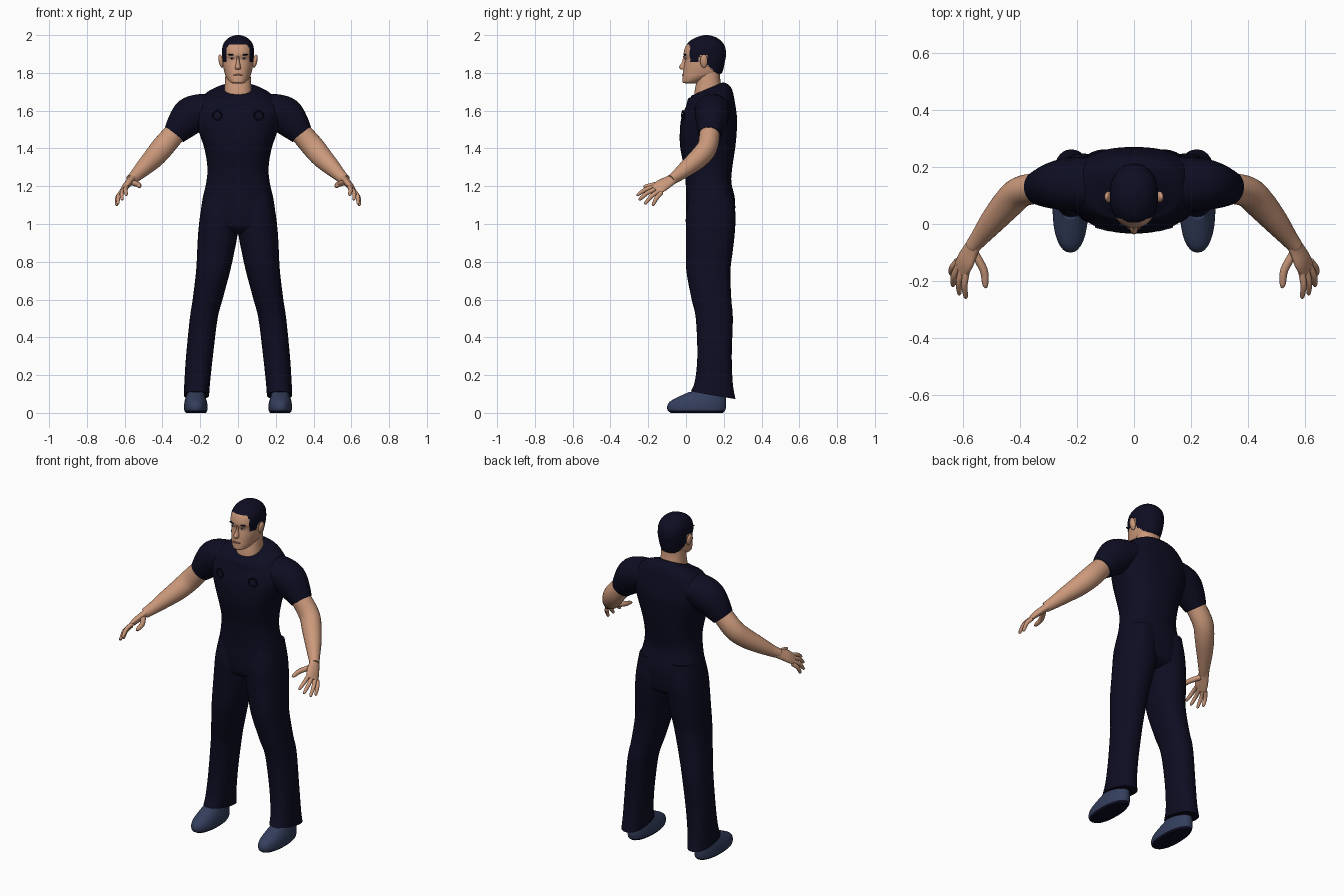
import bpy, bmesh, math
from mathutils import Vector

cube = bpy.data.objects.get("Cube")
if cube:
    bpy.data.objects.remove(cube, do_unlink=True)


def material(name, r, g, b):
    m = bpy.data.materials.new(name)
    m.use_nodes = True
    m.diffuse_color = (r, g, b, 1)
    bsdf = m.node_tree.nodes["Principled BSDF"]
    bsdf.inputs["Base Color"].default_value = (r, g, b, 1)
    bsdf.inputs["Roughness"].default_value = 0.8
    return m


NAVY = material("dark_navy", 0.004, 0.004, 0.016)
SKIN = material("skin", 0.60, 0.32, 0.20)
SHOE = material("shoe_blue", 0.035, 0.05, 0.11)
LIP = material("lip_brown", 0.36, 0.15, 0.10)
WHITE = material("eye_white", 0.55, 0.5, 0.46)


def smooth_keys(keys, steps):
    """Catmull-Rom interpolation through the key tuples."""
    out = []
    last = len(keys) - 1
    for i in range(last):
        p = [keys[max(0, min(last, i + k))] for k in (-1, 0, 1, 2)]
        for s in range(steps):
            t = s / steps
            out.append([0.5 * (2 * b + (c - a) * t + (2 * a - 5 * b + 4 * c - d) * t * t
                               + (3 * b - a - 3 * c + d) * t ** 3)
                        for a, b, c, d in zip(*p)])
    out.append(list(keys[-1]))
    return out


def unit_ring(seg, power):
    for i in range(seg):
        a = 2 * math.pi * i / seg
        c, s = math.cos(a), math.sin(a)
        yield (math.copysign(abs(c) ** (2 / power), c),
               math.copysign(abs(s) ** (2 / power), s))


def skin_rings(name, rings, mats, rule=None):
    """Bridge a list of rings, cap the ends and colour faces by a rule."""
    bm = bmesh.new()
    rows = [[bm.verts.new(p) for p in ring] for ring in rings]
    n = len(rows[0])
    for a, b in zip(rows, rows[1:]):
        for i in range(n):
            bm.faces.new((a[i], a[(i + 1) % n], b[(i + 1) % n], b[i])).smooth = True
    bm.faces.new(rows[0])
    bm.faces.new(rows[-1])
    bmesh.ops.recalc_face_normals(bm, faces=bm.faces)
    if rule:
        for f in bm.faces:
            f.material_index = rule(f.calc_center_median())
    mesh = bpy.data.meshes.new(name)
    bm.to_mesh(mesh)
    bm.free()
    for m in mats:
        mesh.materials.append(m)
    ob = bpy.data.objects.new(name, mesh)
    bpy.context.collection.objects.link(ob)
    return ob


def stack(name, keys, mats, side=1, steps=4, seg=32, power=2.3, rule=None):
    """Level rings: z, x min, x max, y front, y back, tilt."""
    rings = []
    for z, x0, x1, y0, y1, tilt in smooth_keys(keys, steps):
        cx, cy, rx, ry = (x0 + x1) / 2, (y0 + y1) / 2, (x1 - x0) / 2, (y1 - y0) / 2
        rings.append([(side * (cx + rx * c), cy + ry * s, z + tilt * ry * s)
                      for c, s in unit_ring(seg, power)])
    return skin_rings(name, rings, mats, rule)


def tube(name, keys, mat, side=1, steps=4, seg=20, ref=(0, 1, 0)):
    """Rings square to a path: x, y, z, radius along ref, radius across it."""
    pts = smooth_keys(keys, steps)
    rings = []
    for i, k in enumerate(pts):
        t = Vector(pts[min(i + 1, len(pts) - 1)][:3]) - Vector(pts[max(i - 1, 0)][:3])
        b = t.cross(Vector(ref)).normalized()
        a = b.cross(t).normalized()
        ring = [Vector(k[:3]) + a * k[3] * c + b * k[4] * s for c, s in unit_ring(seg, 2)]
        rings.append([(side * p.x, p.y, p.z) for p in ring])
    return skin_rings(name, rings, [mat])


def ball(name, loc, size, mat, roll=0):
    bpy.ops.mesh.primitive_uv_sphere_add(segments=20, ring_count=12, location=loc,
                                         rotation=(0, roll, 0))
    ob = bpy.context.object
    ob.name = name
    ob.scale = size
    ob.data.materials.append(mat)
    bpy.ops.object.shade_smooth()


def even(rows):
    return [(z, -hx, hx, y0, y1, tilt) for z, hx, y0, y1, tilt in rows]


# Shirt body and seat of the trousers
stack("shirt_body", even([
    (1.715, .088, .03, .195, .42), (1.705, .13, .022, .222, .35),
    (1.685, .175, .01, .245, .2), (1.63, .22, 0, .26, .05),
    (1.56, .225, -.025, .27, 0), (1.48, .205, -.033, .268, 0),
    (1.40, .178, -.03, .26, 0), (1.30, .162, -.01, .245, 0),
    (1.22, .168, -.002, .24, 0), (1.14, .186, 0, .258, 0),
    (1.05, .198, 0, .26, 0), (.98, .19, .01, .25, 0), (.945, .1, .06, .2, 0)]),
    [NAVY], seg=48, power=2.4)

# Neck
stack("neck", even([(1.66, .08, .04, .19, .3), (1.72, .072, .045, .185, .3),
                    (1.77, .068, .055, .18, .2), (1.83, .065, .06, .18, 0)]), [SKIN])


# Head, with hair above a stepped hairline
def hairline(p):
    if p.y < .02:
        low = 1.952
    elif p.y < .07:
        low = 1.86
    elif p.y < .115:
        low = 1.895
    else:
        low = 1.84 - (p.y - .115) * .9
    return 1 if p.z > low else 0


stack("head", even([
    (1.745, .03, -.005, .07, 0), (1.755, .045, -.018, .10, .1),
    (1.78, .063, -.019, .17, .1), (1.80, .071, -.016, .19, 0),
    (1.83, .078, -.012, .2, 0), (1.87, .083, -.006, .208, 0),
    (1.90, .085, -.013, .212, 0), (1.94, .082, -.002, .206, 0),
    (1.97, .067, .022, .185, 0), (1.99, .042, .06, .155, 0),
    (2.0, .012, .095, .12, 0)]), [SKIN, NAVY], steps=6, seg=64, power=2.2, rule=hairline)

# Nose and mouth
stack("nose", even([(1.89, .007, -.016, .02, 0), (1.86, .009, -.02, .02, 0),
                    (1.83, .015, -.037, .02, 0), (1.818, .014, -.026, .02, 0)]),
      [SKIN], seg=16, power=2)
ball("mouth", (0, -.013, 1.789), (.025, .008, .005), LIP)

for side, word in ((1, "left"), (-1, "right")):
    # Face details
    ball(word + "_ear", (side * .09, .095, 1.862), (.012, .02, .036), SKIN, side * .2)
    ball(word + "_eye", (side * .032, -.001, 1.877), (.013, .006, .005), WHITE)
    ball(word + "_iris", (side * .032, -.004, 1.877), (.005, .005, .005), NAVY)
    ball(word + "_brow", (side * .034, -.004, 1.896), (.021, .007, .0045), NAVY, -side * .08)

    # Raised ring on the chest
    bpy.ops.mesh.primitive_torus_add(location=(side * .11, -.016, 1.575),
                                     rotation=(math.pi / 2, 0, side * .25),
                                     major_radius=.024, minor_radius=.004,
                                     major_segments=24, minor_segments=8)
    ring = bpy.context.object
    ring.name = word + "_chest_ring"
    ring.data.materials.append(NAVY)
    bpy.ops.object.shade_smooth()

    # Sleeve and bare arm
    tube(word + "_sleeve", [
        (.13, .14, 1.61, .095, .075), (.19, .14, 1.60, .095, .09),
        (.25, .138, 1.572, .09, .1), (.30, .132, 1.52, .076, .083),
        (.337, .126, 1.474, .06, .063)], NAVY, side, seg=32)
    tube(word + "_arm", [
        (.29, .125, 1.53, .05, .055), (.34, .125, 1.475, .054, .058),
        (.40, .112, 1.405, .054, .06), (.445, .07, 1.352, .053, .056),
        (.495, .012, 1.302, .045, .046), (.54, -.045, 1.257, .033, .034),
        (.568, -.08, 1.233, .026, .028)], SKIN, side, seg=24)

    # Hand
    tube(word + "_palm", [
        (.555, -.062, 1.243, .027, .024), (.572, -.09, 1.226, .033, .02),
        (.592, -.13, 1.203, .04, .018), (.61, -.162, 1.178, .036, .011)],
        SKIN, side, ref=(.55, .5, -.6))
    fingers = {
        "index": ((.588, -.165, 1.198), (.592, -.262, 1.152)),
        "middle": ((.603, -.158, 1.186), (.615, -.25, 1.128)),
        "ring": ((.615, -.145, 1.174), (.638, -.22, 1.105)),
        "little": ((.62, -.13, 1.165), (.645, -.178, 1.098)),
        "thumb": ((.562, -.1, 1.22), (.518, -.224, 1.197))}
    for label, (base, tip) in fingers.items():
        a, b = Vector(base), Vector(tip)
        r = .015 if label == "thumb" else .012
        bend = Vector((-.012, 0, 0)) if label == "thumb" else Vector((.006, 0, .008))
        tube(word + "_" + label + "_finger",
             [(*a, r, r), (*(a.lerp(b, .5) + bend), r * .95, r * .95),
              (*a.lerp(b, .9), r * .7, r * .7), (*b, r * .25, r * .25)],
             SKIN, side, seg=10, ref=(1, .3, 0))

    # Trouser leg
    stack(word + "_trouser_leg", [
        (1.16, .01, .18, .02, .25, 0), (1.05, 0, .2, 0, .262, 0),
        (.95, .002, .211, 0, .258, 0), (.86, .018, .216, 0, .248, 0),
        (.75, .042, .222, .002, .235, 0), (.6, .082, .24, .03, .24, 0),
        (.5, .108, .255, .052, .248, 0), (.3, .133, .275, .06, .242, 0),
        (.16, .148, .284, .047, .248, -.08), (.093, .153, .287, .025, .262, -.17)],
        [NAVY], side)

    # Shoe with a dark sole
    stack(word + "_shoe", [
        (0, .17, .275, -.08, .195, 0), (.012, .163, .284, -.096, .207, 0),
        (.035, .161, .286, -.1, .212, 0), (.06, .165, .283, -.085, .212, 0),
        (.085, .172, .276, -.04, .21, 0), (.11, .18, .268, .015, .2, 0)],
        [SHOE, NAVY], side, power=2.2, rule=lambda p: 1 if p.z < .014 else 0)
